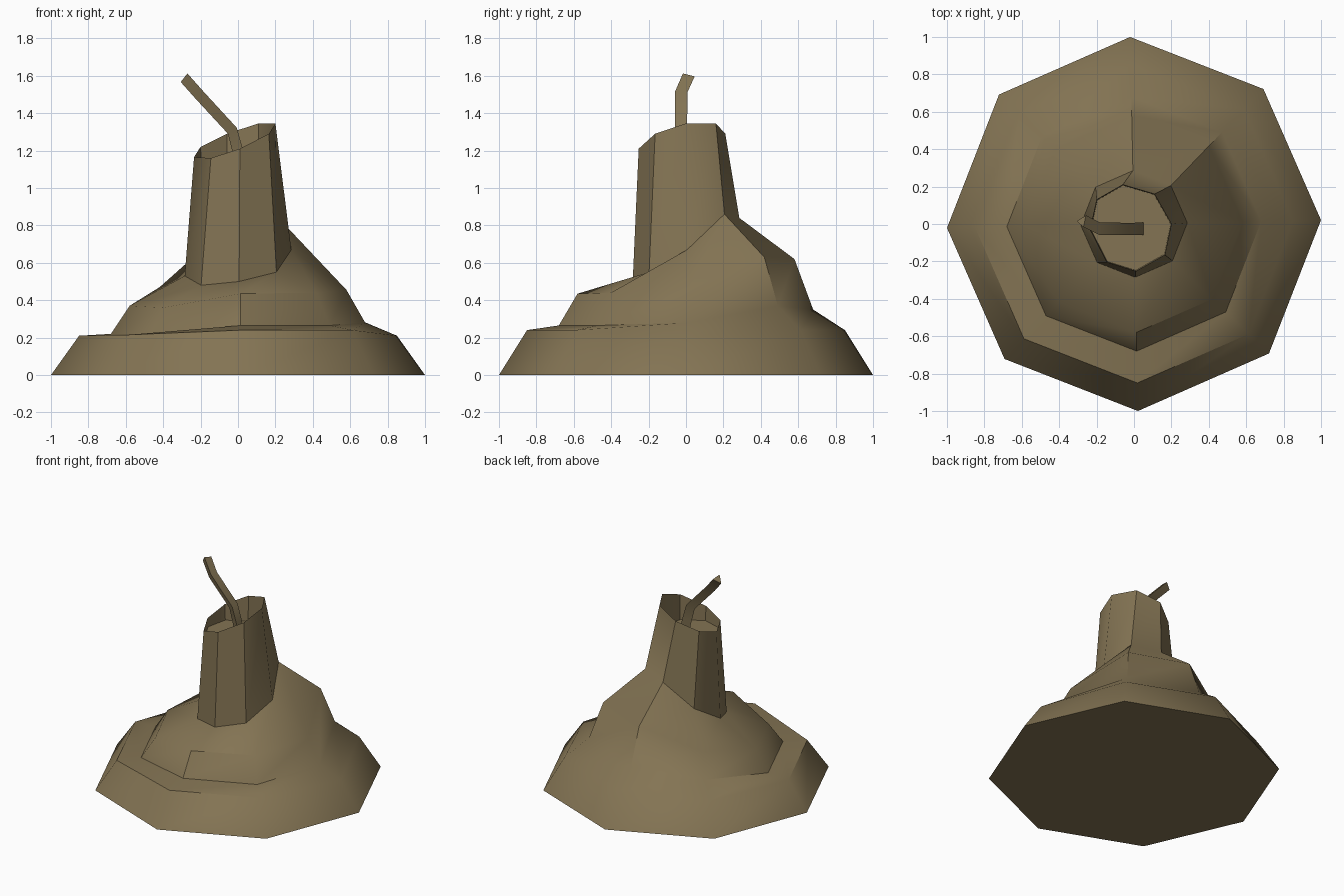
import bpy, bmesh, math
from mathutils import Vector

if "Cube" in bpy.data.objects:
    bpy.data.objects.remove(bpy.data.objects["Cube"])

wax = bpy.data.materials.new("tallow_brown")
wax.diffuse_color = (0.23, 0.175, 0.088, 1)
wax.use_nodes = True
wax.node_tree.nodes["Principled BSDF"].inputs["Base Color"].default_value = wax.diffuse_color


def finish(bm, name, angle):
    bmesh.ops.recalc_face_normals(bm, faces=bm.faces)
    me = bpy.data.meshes.new(name)
    bm.to_mesh(me)
    bm.free()
    me.materials.append(wax)
    ob = bpy.data.objects.new(name, me)
    bpy.context.collection.objects.link(ob)
    bpy.ops.object.select_all(action='DESELECT')
    ob.select_set(True)
    bpy.context.view_layer.objects.active = ob
    bpy.ops.object.shade_smooth_by_angle(angle=math.radians(angle))


def loft(bm, rings):
    loops = [[bm.verts.new(p) for p in ring] for ring in rings]
    for a, b in zip(loops, loops[1:]):
        n = len(a)
        for i in range(n):
            j = (i + 1) % n
            bm.faces.new((a[i], a[j], b[j], b[i]))
    bm.faces.new(loops[0][::-1])
    bm.faces.new(loops[-1])


# melted candle: eight-sided rings, heights listed from +x counter-clockwise
levels = [
    (1.00, [0] * 8),
    (0.85, [.21, .24, .24, .22, .21, .215, .24, .24]),
    (0.68, [.28, .37, .35, .30, .22, .22, .265, .265]),
    (0.58, [.455, .63, .62, .47, .37, .36, .435, .44]),
    (0.285, [.67, .86, .84, .66, .53, .48, .50, .55]),
]
rings = []
for r, zs in levels:
    rings.append([(r * math.cos(a), r * math.sin(a), z)
                  for a, z in ((math.radians(1.2 + 45 * k), z) for k, z in enumerate(zs))])
# slanted rim, then the well inside it
rim = [(.20, 0, 1.345), (.11, .16, 1.345), (-.06, .21, 1.29), (-.20, .13, 1.22),
       (-.235, -.03, 1.165), (-.145, -.205, 1.16), (.01, -.253, 1.21), (.165, -.165, 1.29)]
rings.append(rim)
rings.append([(x * .98, y * .98, 1.10) for x, y, z in rim])
bm = bmesh.new()
loft(bm, rings)
finish(bm, "melted_candle", 42)

# bent three-sided wick
path = [Vector(p) for p in [(.03, -.025, 1.09), (.005, -.025, 1.20), (-.025, -.027, 1.31),
                            (-.20, -.025, 1.50), (-.28, .015, 1.59)]]
side = Vector((0, 1, 0))
rings = []
for i, p in enumerate(path):
    t = (path[min(i + 1, 4)] - path[max(i - 1, 0)]).normalized()
    s = (side - t * side.dot(t)).normalized()
    out = s.cross(t)
    rings.append([p + s * .033 + out * .022, p - s * .033 + out * .022, p - out * .035])
bm = bmesh.new()
loft(bm, rings)
finish(bm, "wick", 40)
